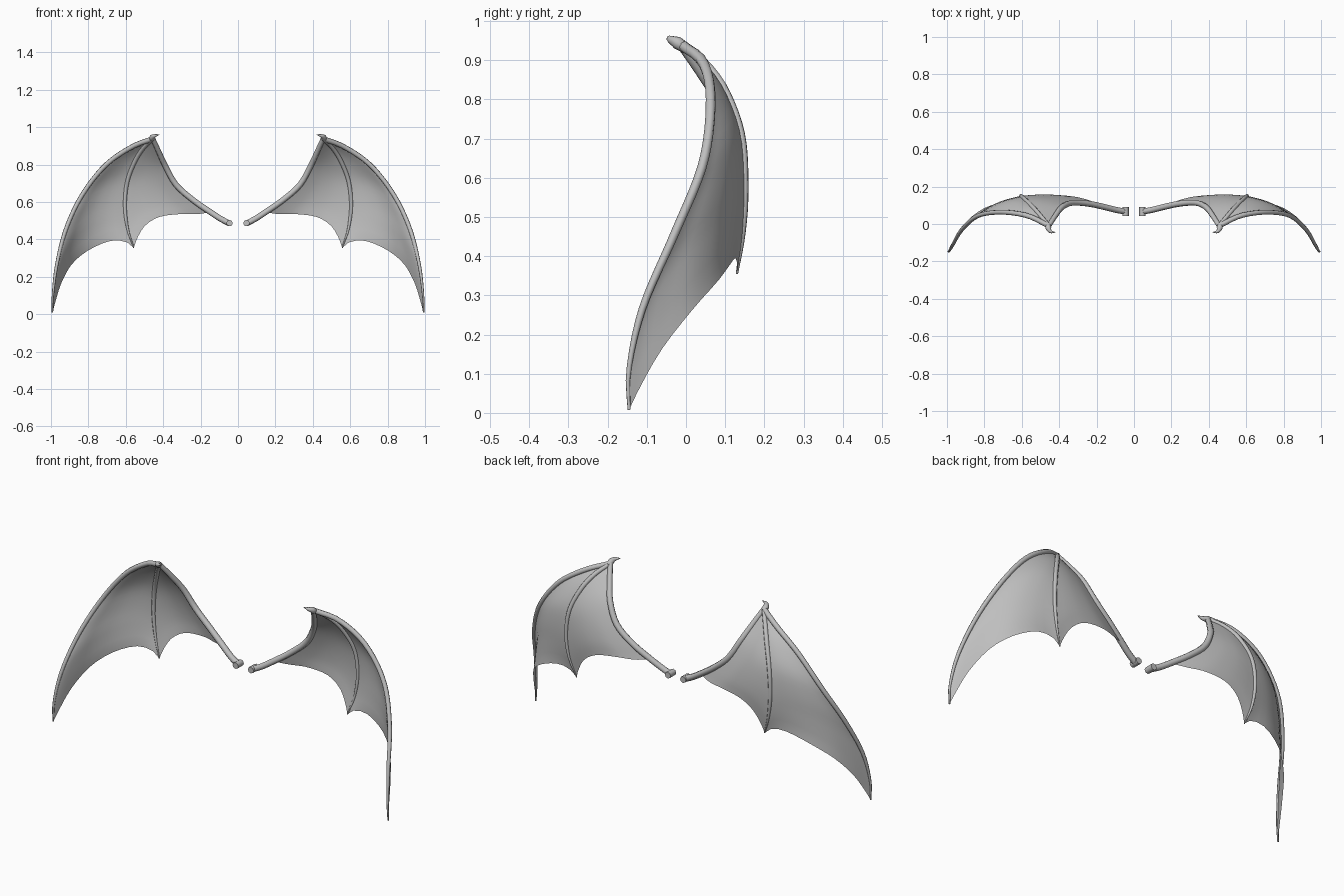
import bpy
import bmesh
from mathutils import Vector

cube = bpy.data.objects.get("Cube")
if cube:
    bpy.data.objects.remove(cube, do_unlink=True)

grey = bpy.data.materials.new("wing grey")
grey.use_nodes = True
colour = (0.52, 0.52, 0.52, 1)
grey.diffuse_color = colour
grey.node_tree.nodes["Principled BSDF"].inputs["Base Color"].default_value = colour


def smooth_path(points, count):
    """Smooth curve through the points, resampled to even spacing."""
    p = [Vector(q) for q in points]
    p = [2 * p[0] - p[1]] + p + [2 * p[-1] - p[-2]]
    fine = []
    for a, b, c, d in zip(p, p[1:], p[2:], p[3:]):
        for i in range(20):
            t = i / 20
            fine.append(0.5 * (2 * b + (c - a) * t + (2 * a - 5 * b + 4 * c - d) * t ** 2
                               + (3 * b - a - 3 * c + d) * t ** 3))
    fine.append(p[-2])
    lengths = [0]
    for a, b in zip(fine, fine[1:]):
        lengths.append(lengths[-1] + (b - a).length)
    out, k = [], 0
    for i in range(count + 1):
        goal = lengths[-1] * i / count
        while k < len(fine) - 2 and lengths[k + 1] < goal:
            k += 1
        f = (goal - lengths[k]) / max(lengths[k + 1] - lengths[k], 1e-9)
        out.append(fine[k].lerp(fine[k + 1], f))
    return out


def finish(name, bm, angle=1.0):
    """Make the object, shade it smooth and mirror it to the other side."""
    bmesh.ops.recalc_face_normals(bm, faces=bm.faces)
    mesh = bpy.data.meshes.new(name)
    bm.to_mesh(mesh)
    bm.free()
    mesh.materials.append(grey)
    ob = bpy.data.objects.new(name, mesh)
    bpy.context.collection.objects.link(ob)
    bpy.ops.object.select_all(action="DESELECT")
    ob.select_set(True)
    bpy.context.view_layer.objects.active = ob
    bpy.ops.object.shade_smooth_by_angle(angle=angle)
    mirror = ob.modifiers.new("Mirror", "MIRROR")
    mirror.use_mirror_merge = False
    return ob


def tube(name, points, radii, count=24, sides=8):
    """Tapered tube along a path; radii are spread evenly along it."""
    path = smooth_path(points, count)
    bm = bmesh.new()
    rings = []
    side = None
    for i, c in enumerate(path):
        along = (path[min(i + 1, count)] - path[max(i - 1, 0)]).normalized()
        side = along.orthogonal() if side is None else side - along * side.dot(along)
        side.normalize()
        up = along.cross(side)
        s = i / count * (len(radii) - 1)
        k = min(int(s), len(radii) - 2)
        r = radii[k] + (radii[k + 1] - radii[k]) * (s - k)
        ring = []
        for j in range(sides):
            turn = Vector((r, 0)) @ rotation(j / sides)
            ring.append(bm.verts.new(c + side * turn.x + up * turn.y))
        rings.append(ring)
    for a, b in zip(rings, rings[1:]):
        for j in range(sides):
            n = (j + 1) % sides
            bm.faces.new((a[j], a[n], b[n], b[j]))
    bm.faces.new(rings[0])
    bm.faces.new(rings[-1])
    return finish(name, bm)


def rotation(fraction):
    from math import tau
    from mathutils import Matrix
    return Matrix.Rotation(tau * fraction, 2)


def membrane(name, rib_a, rib_b, hem, rows=20, cols=16):
    """Skin fanned from the wrist between two ribs, ending on a scalloped hem."""
    a, b = smooth_path(rib_a, rows), smooth_path(rib_b, rows)
    h = smooth_path([rib_a[-1]] + hem + [rib_b[-1]], cols)
    bm = bmesh.new()
    grid = []
    for i in range(rows + 1):
        v = i / rows
        row = []
        for j in range(cols + 1):
            u = j / cols
            sag = h[j] - a[-1].lerp(b[-1], u)
            row.append(bm.verts.new(a[i].lerp(b[i], u) + sag * v ** 2))
        grid.append(row)
    for p, q in zip(grid, grid[1:]):
        for j in range(cols):
            bm.faces.new((p[j], p[j + 1], q[j + 1], q[j]))
    bmesh.ops.remove_doubles(bm, verts=bm.verts, dist=0.0005)
    return finish(name, bm, 3.0)


# Rib paths, all starting at the wrist
wrist = (0.455, -0.01, 0.938)
arm = [wrist, (0.42, 0.045, 0.86), (0.385, 0.09, 0.785), (0.33, 0.113, 0.69),
       (0.24, 0.108, 0.61), (0.147, 0.088, 0.545)]
shoulder = [(0.09, 0.074, 0.508), (0.045, 0.067, 0.485)]
middle = [wrist, (0.505, 0.05, 0.89), (0.55, 0.1, 0.82), (0.592, 0.14, 0.71),
          (0.605, 0.15, 0.58), (0.59, 0.145, 0.455), (0.557, 0.13, 0.355)]
leading = [wrist, (0.57, 0.044, 0.893), (0.71, 0.063, 0.795), (0.835, 0.043, 0.635),
           (0.92, -0.03, 0.455), (0.968, -0.11, 0.27), (0.989, -0.146, 0.11),
           (0.992, -0.145, 0.008)]

# Bones
tube("arm_bone", arm + shoulder, [0.013, 0.015, 0.016, 0.016, 0.016])
tube("middle_finger_bone", middle, [0.011, 0.012, 0.011, 0.009, 0.003])
tube("leading_finger_bone", leading, [0.014, 0.013, 0.012, 0.011, 0.009, 0.004], 32)

# Shoulder knob and hooked thumb claw
tube("shoulder_knob", [(0.045, 0.043, 0.487), (0.045, 0.09, 0.487)], [0.017, 0.017], 1)
tube("thumb_claw", [(0.46, 0, 0.93), (0.457, -0.025, 0.946), (0.445, -0.041, 0.954),
                    (0.42, -0.045, 0.96)], [0.014, 0.016, 0.009, 0.001], 12)

# Wing skin
membrane("inner_membrane", arm, middle,
         [(0.22, 0.12, 0.535), (0.31, 0.145, 0.535), (0.42, 0.155, 0.52),
          (0.495, 0.15, 0.475), (0.537, 0.139, 0.41)])
membrane("outer_membrane", middle, leading,
         [(0.595, 0.13, 0.385), (0.65, 0.125, 0.395), (0.715, 0.115, 0.382),
          (0.81, 0.08, 0.335), (0.89, 0.018, 0.265), (0.945, -0.06, 0.165),
          (0.975, -0.115, 0.07)])
